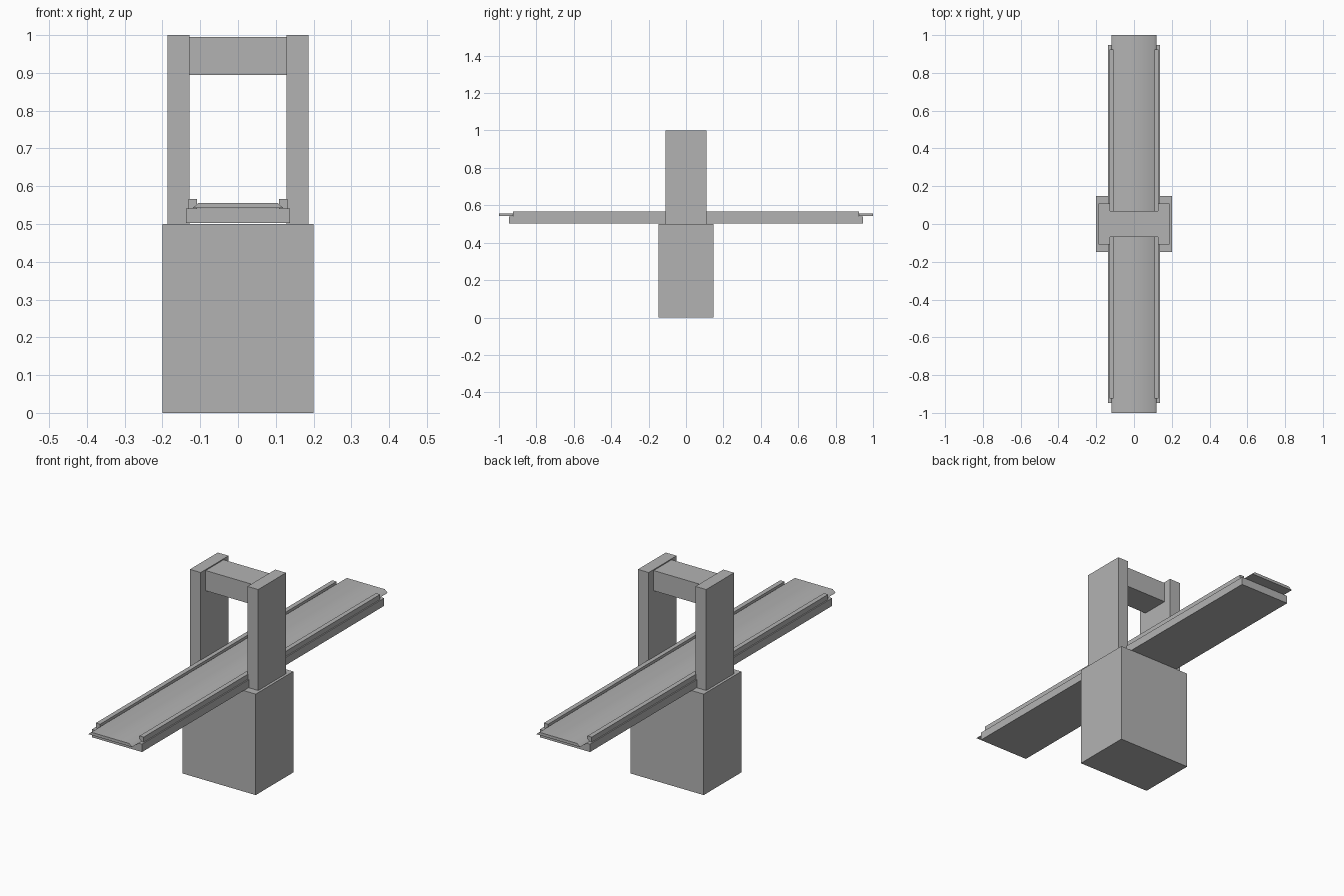
import bpy
import bmesh
import math

cube = bpy.data.objects.get("Cube")
if cube:
    bpy.data.objects.remove(cube, do_unlink=True)

# Single plain grey finish
grey = bpy.data.materials.new("plain_grey")
grey.use_nodes = True
grey.diffuse_color = (0.45, 0.45, 0.45, 1)
grey.node_tree.nodes["Principled BSDF"].inputs["Base Color"].default_value = (0.45, 0.45, 0.45, 1)


def extrude_y(name, profile, half_length):
    """Extrude an x-z profile along y, centred on y = 0."""
    bm = bmesh.new()
    face = bm.faces.new([bm.verts.new((x, -half_length, z)) for x, z in profile])
    end = bmesh.ops.extrude_face_region(bm, geom=[face])["geom"]
    verts = [v for v in end if isinstance(v, bmesh.types.BMVert)]
    bmesh.ops.translate(bm, verts=verts, vec=(0, 2 * half_length, 0))
    bmesh.ops.recalc_face_normals(bm, faces=bm.faces)
    mesh = bpy.data.meshes.new(name)
    bm.to_mesh(mesh)
    bm.free()
    mesh.materials.append(grey)
    obj = bpy.data.objects.new(name, mesh)
    bpy.context.collection.objects.link(obj)
    return obj


def box(name, x0, x1, half_depth, z0, z1):
    return extrude_y(name, [(x0, z0), (x1, z0), (x1, z1), (x0, z1)], half_depth)


# Pedestal and conveyor bed
box("pedestal", -0.2, 0.2, 0.147, 0, 0.5)
box("conveyor_bed", -0.137, 0.137, 0.947, 0.502, 0.541)

# Belt with sloped edges, running past both ends of the bed
belt = extrude_y("belt", [(-0.12, 0.542), (0.12, 0.542), (0.104, 0.556), (-0.104, 0.556)], 1.0)
bpy.context.view_layer.objects.active = belt
belt.select_set(True)
bpy.ops.object.shade_smooth_by_angle(angle=math.radians(50))
belt.select_set(False)

# Side rails and gantry posts
for side, s in (("left", 1), ("right", -1)):
    box(side + "_rail", *sorted((s * 0.108, s * 0.131)), 0.925, 0.54, 0.566)
    box(side + "_post", *sorted((s * 0.128, s * 0.187)), 0.109, 0.5, 1.0)

# Gantry crossbeam
box("crossbeam", -0.129, 0.129, 0.07, 0.895, 0.995)
